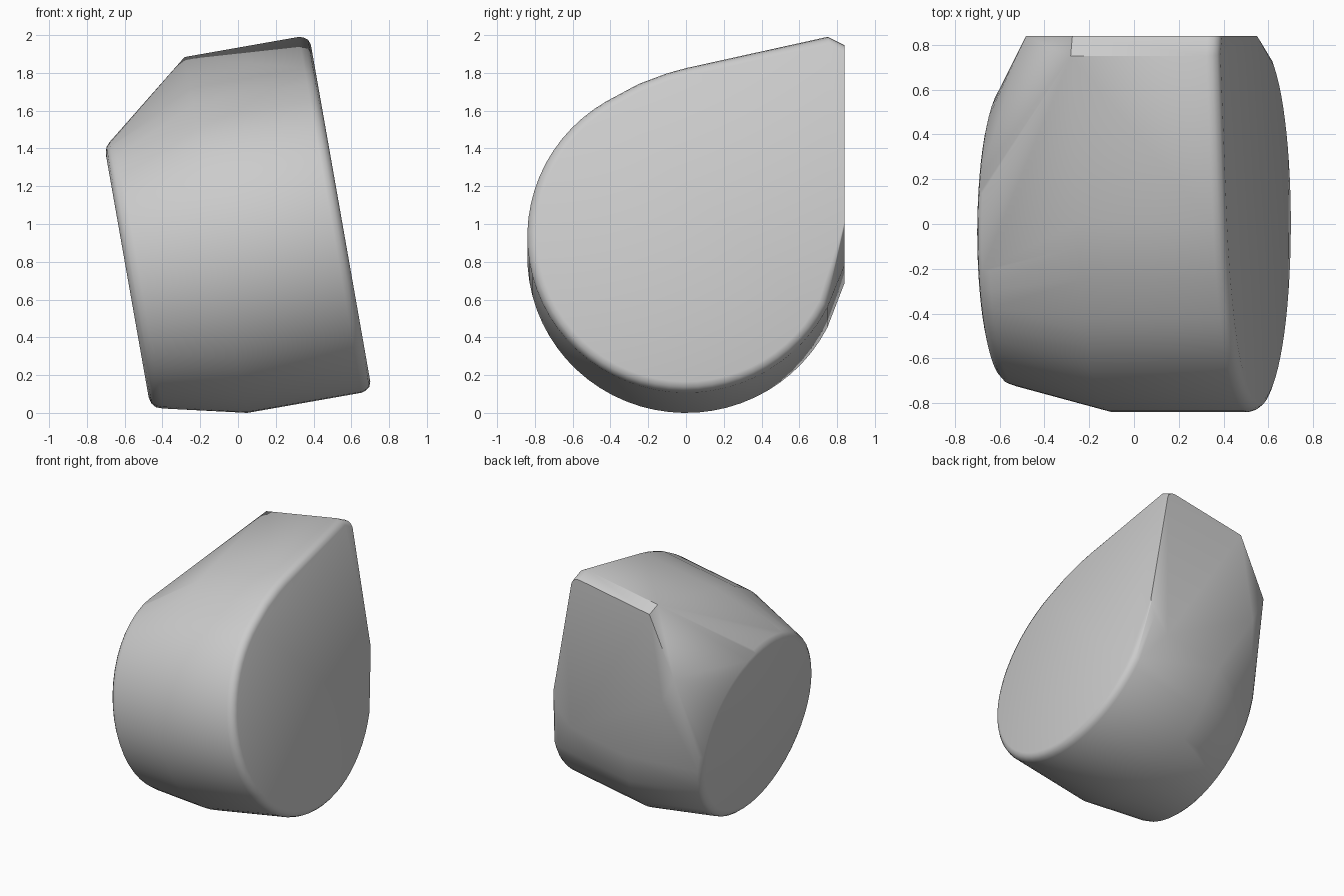
import bpy, bmesh
from math import sin, cos, pi, radians
from mathutils import Matrix, Vector

cube = bpy.data.objects.get("Cube")
if cube:
    bpy.data.objects.remove(cube, do_unlink=True)

BACK = 0.84     # flat back plane
LEAN = radians(10)


def arc(cy, ct, ry, rt, start, end, n):
    """Points (y, t) on an ellipse between two angles in degrees."""
    angles = [radians(start + (end - start) * i / n) for i in range(n + 1)]
    return [Vector((cy + ry * cos(a), ct + rt * sin(a))) for a in angles]


def teardrop(inset, low_corner):
    """Round belly, straight rise to a tip that the back plane cuts off."""
    r = 0.84 - inset
    pts = arc(0, 0.84, r, r, 120, 333, 40)
    tip = [(0.75, 1.913), (0.0, 1.745), (-0.1, 1.717), (-0.25, 1.66)]
    pts += [Vector((y + 0.2 * inset, t - inset)) for y, t in tip]
    pts += [Vector((BACK, 1.868 - inset)), Vector((BACK, low_corner))]
    return pts


def ring(s, outline):
    return [(s, p.x, p.y) for p in outline]


# Cross-sections along the leaning axis: broad side, belly, narrow side
points = []
points += ring(0.05, teardrop(0, 0.70))
points += ring(0.53, [Vector((BACK, 0.71))])
for s, inset, low in ((0.665, 0, 0.80), (0.69, 0.008, 0.85),
                      (0.71, 0.024, 0.89), (0.72, 0.05, 0.92)):
    points += ring(s, teardrop(inset, low))
for s, inset in ((-0.385, 0), (-0.42, 0.012), (-0.44, 0.035), (-0.45, 0.07)):
    points += ring(s, arc(-0.04, 0.825, 0.685 - inset, 0.725 - inset, 0, 350, 47))

# Bowed edge where the tapered side meets the back plane
points += [(-0.23, BACK, 1.47), (-0.17, BACK, 1.25)]

# Wrap the sections in one convex skin
bm = bmesh.new()
for p in points:
    bm.verts.new(p)
hull = bmesh.ops.convex_hull(bm, input=bm.verts[:])
bmesh.ops.delete(bm, geom=[v for v in bm.verts if not v.link_faces], context='VERTS')
bmesh.ops.dissolve_limit(bm, angle_limit=radians(0.5), verts=bm.verts[:], edges=bm.edges[:])
bmesh.ops.transform(bm, matrix=Matrix.Rotation(-LEAN, 4, 'Y'), verts=bm.verts[:])
bmesh.ops.recalc_face_normals(bm, faces=bm.faces[:])
low = min(v.co.z for v in bm.verts)
bmesh.ops.translate(bm, vec=(0, 0, -low), verts=bm.verts[:])

mesh = bpy.data.meshes.new("leaning_body")
bm.to_mesh(mesh)
bm.free()
body = bpy.data.objects.new("leaning_body", mesh)
bpy.context.collection.objects.link(body)

# Plain grey finish
grey = bpy.data.materials.new("light_grey")
grey.use_nodes = True
colour = (0.6, 0.6, 0.6, 1)
grey.diffuse_color = colour
grey.node_tree.nodes["Principled BSDF"].inputs["Base Color"].default_value = colour
mesh.materials.append(grey)

bpy.ops.object.select_all(action='DESELECT')
body.select_set(True)
bpy.context.view_layer.objects.active = body
bpy.ops.object.shade_smooth_by_angle(angle=radians(38))
